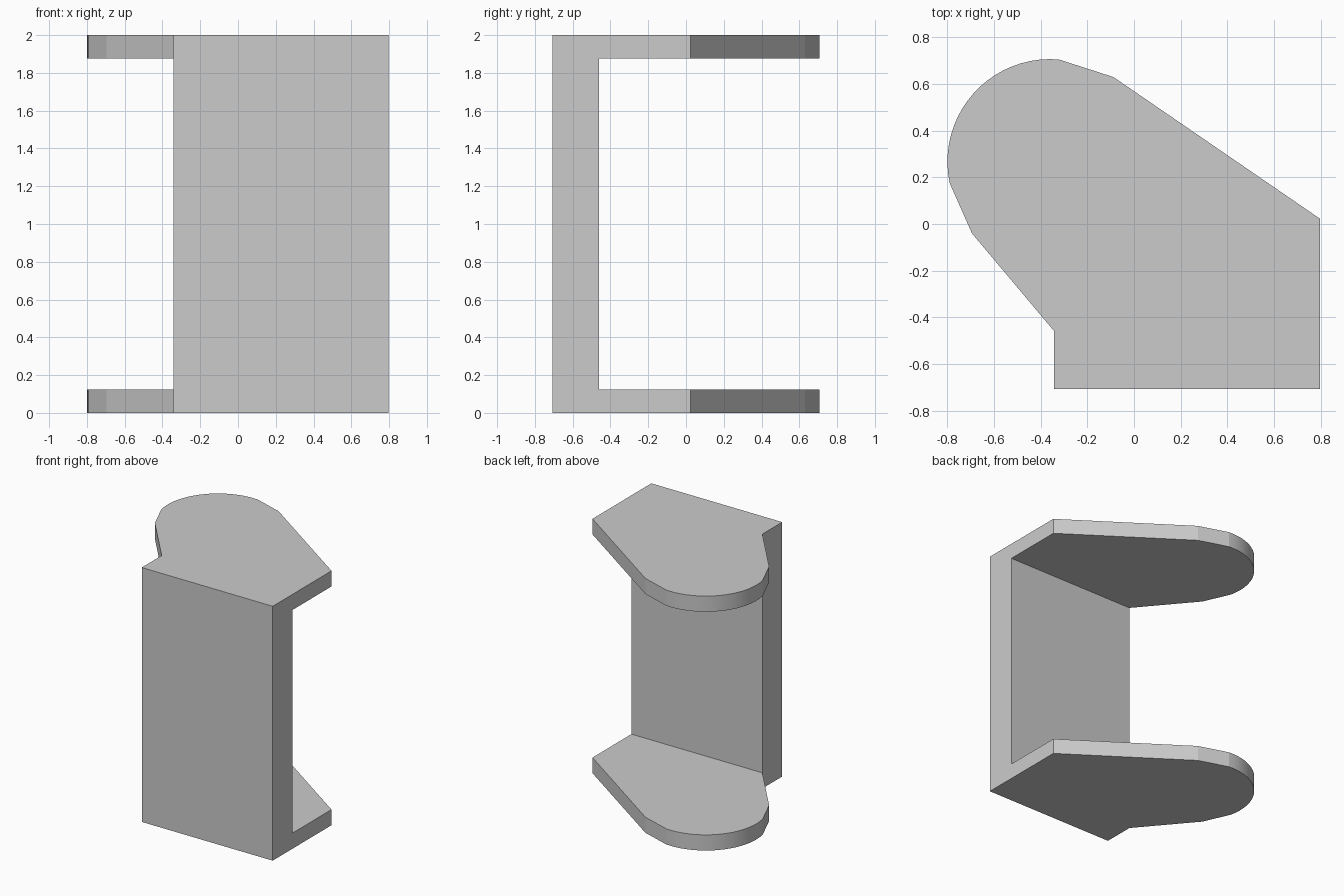
import bpy, bmesh, math

cube = bpy.data.objects.get("Cube")
if cube:
    bpy.data.objects.remove(cube, do_unlink=True)

HEIGHT, PLATE = 2.0, 0.123
WALL_FRONT, WALL_BACK = -0.707, -0.46
LEFT_EDGE, RIGHT_EDGE = 0.797, -0.342

grey = bpy.data.materials.new("light_grey")
grey.use_nodes = True
colour = (0.6, 0.6, 0.6, 1)
grey.diffuse_color = colour
grey.node_tree.nodes["Principled BSDF"].inputs["Base Color"].default_value = colour


def prism(name, outline, bottom, top):
    """Extrude a flat outline upward into a solid."""
    bm = bmesh.new()
    face = bm.faces.new([bm.verts.new((x, y, bottom)) for x, y in outline])
    new = bmesh.ops.extrude_face_region(bm, geom=[face])["geom"]
    verts = [v for v in new if isinstance(v, bmesh.types.BMVert)]
    bmesh.ops.translate(bm, verts=verts, vec=(0, 0, top - bottom))
    bmesh.ops.recalc_face_normals(bm, faces=bm.faces)
    mesh = bpy.data.meshes.new(name)
    bm.to_mesh(mesh)
    bm.free()
    mesh.materials.append(grey)
    obj = bpy.data.objects.new(name, mesh)
    bpy.context.collection.objects.link(obj)
    return obj


# Plan outline: straight wall end, slanted sides, rounded nose
cx, cy, radius, steps = -0.36, 0.267, 0.44, 20
start, end = math.radians(85), math.radians(192)
angles = [start + (end - start) * i / steps for i in range(steps + 1)]
nose = [(cx + radius * math.cos(a), cy + radius * math.sin(a)) for a in angles]
outline = [(RIGHT_EDGE, WALL_FRONT), (LEFT_EDGE, WALL_FRONT),
           (LEFT_EDGE, 0.023), (-0.088, 0.63), *nose,
           (-0.695, -0.04), (RIGHT_EDGE, WALL_BACK)]
bracket = prism("bracket", outline, 0, HEIGHT)

# Opening between the two plates, behind the wall
opening = [(-1, WALL_BACK), (1, WALL_BACK), (1, 1), (-1, 1)]
cutter = prism("opening_cutter", opening, PLATE, HEIGHT - PLATE)
cutter.hide_render = True
cutter.hide_viewport = False

cut = bracket.modifiers.new("opening", 'BOOLEAN')
cut.operation = 'DIFFERENCE'
cut.solver = 'EXACT'
cut.object = cutter

# Apply the cut, then discard the cutter
bpy.ops.object.select_all(action='DESELECT')
bpy.context.view_layer.objects.active = bracket
bracket.select_set(True)
bpy.ops.object.modifier_apply(modifier=cut.name)
bpy.data.objects.remove(cutter, do_unlink=True)
bpy.ops.object.shade_smooth_by_angle(angle=math.radians(12))
